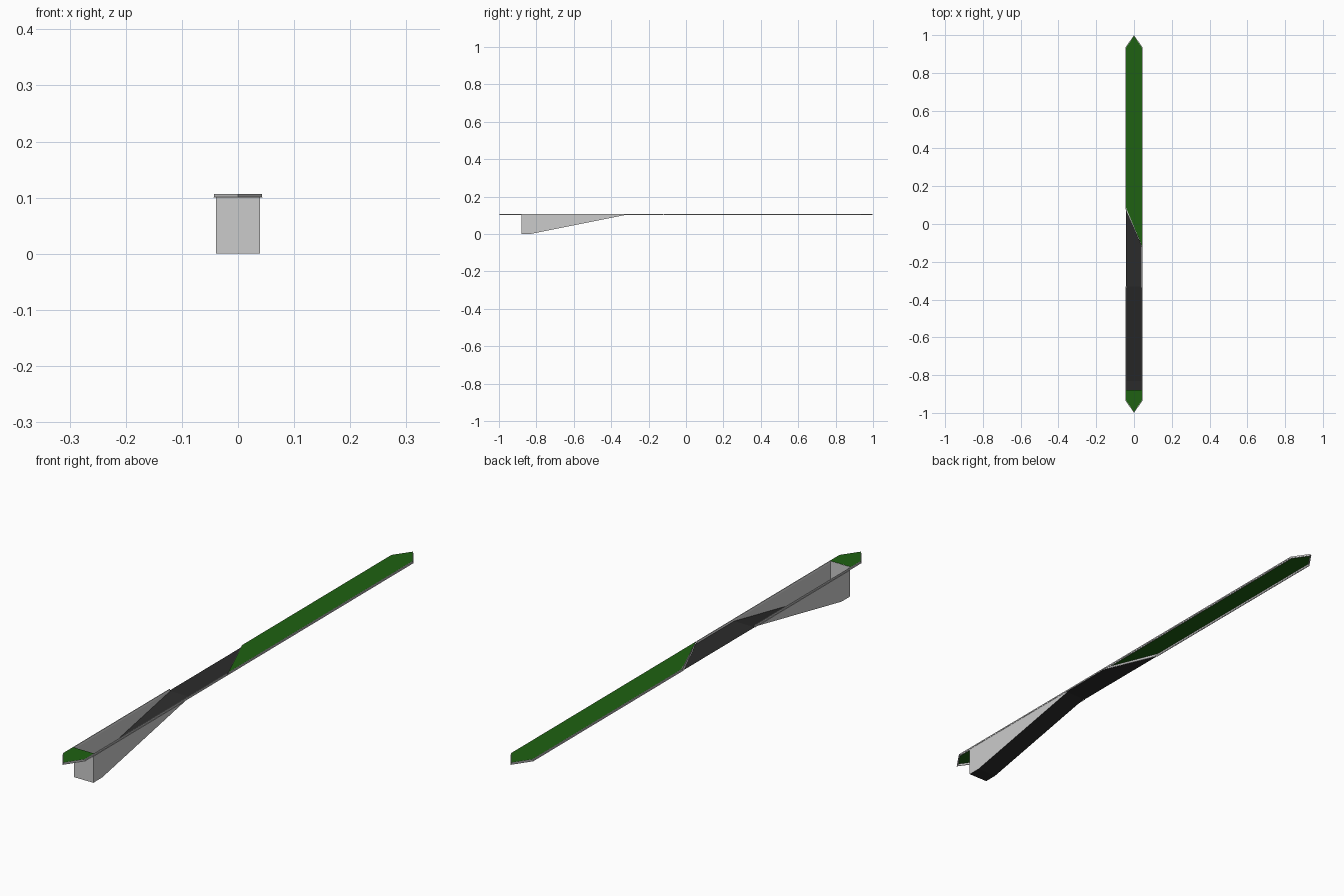
import bpy

if "Cube" in bpy.data.objects:
    bpy.data.objects.remove(bpy.data.objects["Cube"])

BASE, TOP = 0.1, 0.1065        # road level and curb level
WALL, OUT = 0.039, 0.045       # trough half width, footing half width
SHOULDER = 0.935
BACK, FOOT, CREST = -0.88, -0.83, -0.33   # ramp stations along y


def mat(name, rgb):
    m = bpy.data.materials.new(name)
    m.diffuse_color = (*rgb, 1)
    m.use_nodes = True
    m.node_tree.nodes["Principled BSDF"].inputs["Base Color"].default_value = m.diffuse_color
    return m


green = mat("grass", (0.013, 0.12, 0.006))
dark = mat("asphalt", (0.024, 0.024, 0.024))


def mesh(name, verts, faces, material=None):
    me = bpy.data.meshes.new(name)
    me.from_pydata(verts, [], faces)
    me.update()
    ob = bpy.data.objects.new(name, me)
    bpy.context.collection.objects.link(ob)
    if material:
        me.materials.append(material)
    return ob


def tip(w):
    return 1 - (OUT - w) * 1.6


def island_path(w):
    # rear island outline, ending in a diagonal across the road
    d = OUT - w
    return [(w, -0.12 + d * 1.5), (w, SHOULDER), (0, tip(w)),
            (-w, SHOULDER), (-w, 0.08 + d * 1.5)]


def ramp_path(w):
    # curb running along the right side, round the front tip, back to the crest
    return [(-w, CREST), (-w, -SHOULDER), (0, -tip(w)),
            (w, -SHOULDER), (w, -0.12)]


# curb section: footing, outer face, top, inner face
SECTION = [(OUT, BASE), (0.043, BASE + 0.0008), (0.043, TOP),
           (0.0405, TOP), (WALL, BASE)]


def curb(name, path, closed):
    rows = [[(x, y, z) for x, y in path(w)] for w, z in SECTION]
    n = len(rows[0])
    verts = [v for r in rows for v in r]
    faces = []
    for r in range(len(rows) - 1):
        for i in range(n if closed else n - 1):
            j = (i + 1) % n
            faces.append((r * n + i, r * n + j, (r + 1) * n + j, (r + 1) * n + i))
    if not closed:
        faces += [[r * n for r in range(len(rows))],
                  [r * n + n - 1 for r in reversed(range(len(rows)))]]
    mesh(name, verts, faces)


curb("island_curb", island_path, True)
curb("ramp_curb", ramp_path, False)

# grass surfaces inside the curbs
g = 0.0415
gz = TOP + 0.0002
mesh("rear_grass", [(x, y, gz) for x, y in island_path(g)], [range(5)], green)
mesh("front_grass",
     [(-g, BACK, gz), (-g, -SHOULDER, gz), (0, -tip(g), gz),
      (g, -SHOULDER, gz), (g, BACK, gz)], [range(5)], green)

# flat road up to the diagonal
mesh("flat_road", [(-0.043, CREST, BASE), (0.043, CREST, BASE),
                   (0.043, -0.12, BASE), (-0.043, 0.08, BASE)], [range(4)], dark)

# sloped road down to the tunnel mouth
stations = [(BACK, 0), (FOOT, 0), (CREST, BASE)]
mesh("ramp_road", [(x, y, z) for y, z in stations for x in (-WALL, WALL)],
     [(0, 1, 3, 2), (2, 3, 5, 4)], dark)

# trough side walls and end wall
for side, s in (("left", -1), ("right", 1)):
    pts = stations + [(BACK, BASE)]
    mesh(side + "_wall", [(s * WALL, y, z) for y, z in pts],
         [range(4) if s > 0 else (3, 2, 1, 0)])
mesh("end_wall", [(-WALL, BACK, 0), (WALL, BACK, 0),
                  (WALL, BACK, TOP), (-WALL, BACK, TOP)], [range(4)])
